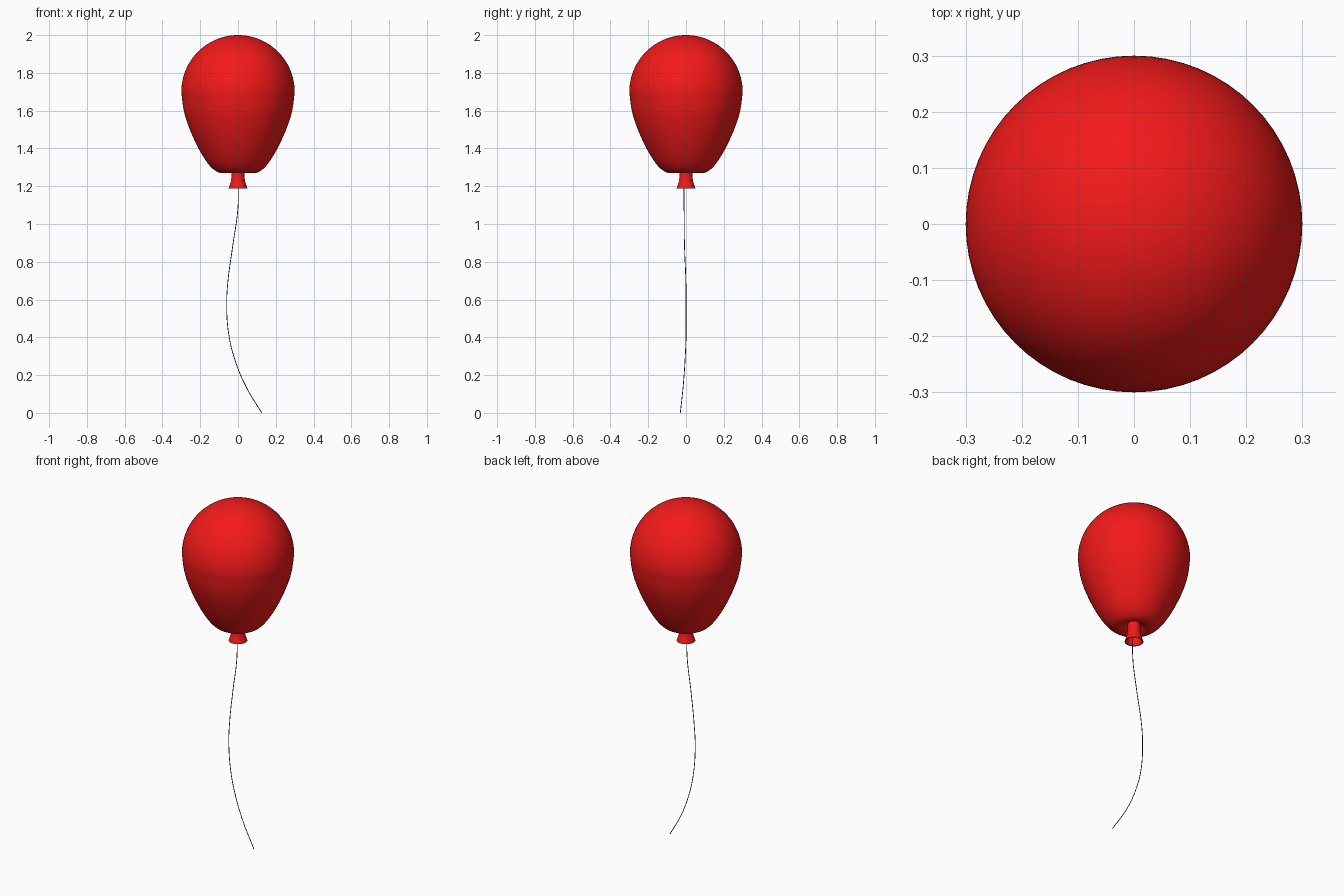
import bpy, bmesh, math
from mathutils import Vector
from mathutils.geometry import interpolate_bezier

if "Cube" in bpy.data.objects:
    bpy.data.objects.remove(bpy.data.objects["Cube"])


def material(name, color):
    m = bpy.data.materials.new(name)
    m.diffuse_color = color
    m.use_nodes = True
    m.node_tree.nodes["Principled BSDF"].inputs["Base Color"].default_value = m.diffuse_color
    return m


def smooth_path(pts, steps=8):
    # Catmull-Rom style curve through the points
    p = [Vector((a, 0, b)) for a, b in pts]
    out = []
    for i in range(len(p) - 1):
        a, b = p[i], p[i + 1]
        ta = (b - p[max(i - 1, 0)]) / 6
        tb = (p[min(i + 2, len(p) - 1)] - a) / 6
        out += interpolate_bezier(a, a + ta, b - tb, b, steps + 1)[:-1]
    return out + [p[-1]]


def lathe(name, profile, mat, segments=64):
    bm = bmesh.new()
    verts = [bm.verts.new(v) for v in profile]
    edges = [bm.edges.new(e) for e in zip(verts, verts[1:])]
    bmesh.ops.spin(bm, geom=verts + edges, cent=(0, 0, 0), axis=(0, 0, 1),
                   angle=math.tau, steps=segments, use_duplicate=False)
    bmesh.ops.remove_doubles(bm, verts=bm.verts[:], dist=1e-5)
    bmesh.ops.recalc_face_normals(bm, faces=bm.faces[:])
    me = bpy.data.meshes.new(name)
    bm.to_mesh(me)
    bm.free()
    ob = bpy.data.objects.new(name, me)
    bpy.context.collection.objects.link(ob)
    me.materials.append(mat)
    bpy.ops.object.select_all(action='DESELECT')
    ob.select_set(True)
    bpy.context.view_layer.objects.active = ob
    bpy.ops.object.shade_smooth_by_angle(angle=math.radians(40))
    return ob


red = material("red_rubber", (0.9, 0.01, 0.01, 1))
dark = material("dark_string", (0.03, 0.03, 0.03, 1))

# Balloon body: hemisphere top, tapering to a tucked-in bottom
dome = [Vector((0.3 * math.sin(a), 0, 1.7 + 0.3 * math.cos(a)))
        for a in (i * math.pi / 48 for i in range(24))]
taper = smooth_path([(0.3, 1.7), (0.287, 1.6), (0.255, 1.5), (0.209, 1.4),
                     (0.163, 1.325), (0.125, 1.285), (0.09, 1.27),
                     (0.06, 1.278), (0.034, 1.295)], 4)
lathe("balloon_body", dome + taper, red)

# Neck: flared open tube with an inner wall
neck = smooth_path([(0.034, 1.295), (0.034, 1.26), (0.038, 1.225), (0.05, 1.187)], 4)
inner = smooth_path([(0.044, 1.187), (0.032, 1.225), (0.026, 1.27), (0.0, 1.275)], 4)
lathe("balloon_neck", neck + inner, red, 48)

# String: thin wavy curve hanging to the ground
pts = [(0, -0.01, 1.24), (0, -0.01, 1.09), (-0.027, -0.008, 0.89),
       (-0.053, -0.001, 0.70), (-0.06, 0, 0.57), (-0.048, 0, 0.41),
       (-0.016, -0.005, 0.28), (0.042, -0.015, 0.14), (0.125, -0.03, 0.001)]
cu = bpy.data.curves.new("string", 'CURVE')
cu.dimensions = '3D'
cu.bevel_depth = 0.002
cu.bevel_resolution = 2
cu.use_fill_caps = True
cu.resolution_u = 8
sp = cu.splines.new('BEZIER')
sp.bezier_points.add(len(pts) - 1)
for bp, co in zip(sp.bezier_points, pts):
    bp.co = co
    bp.handle_left_type = bp.handle_right_type = 'AUTO'
cu.materials.append(dark)
bpy.context.collection.objects.link(bpy.data.objects.new("string", cu))
